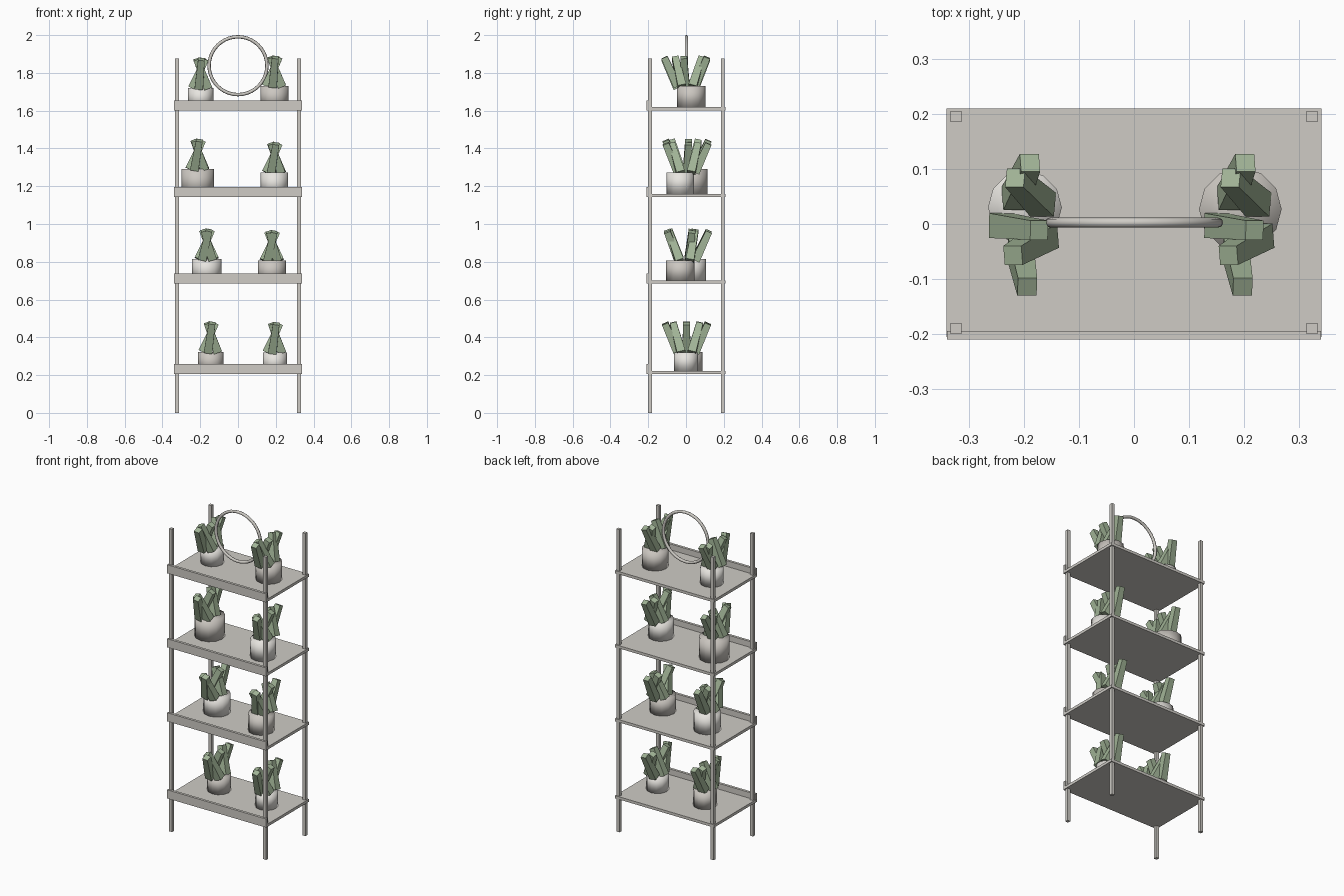
import bpy, bmesh
from math import sin, cos, radians
from mathutils import Matrix, Euler

if "Cube" in bpy.data.objects:
    bpy.data.objects.remove(bpy.data.objects["Cube"])

YC = 0.0025          # frame centre in depth (the lip sticks out at the front)


def material(name, rgb):
    m = bpy.data.materials.new(name)
    m.diffuse_color = (*rgb, 1)
    m.use_nodes = True
    m.node_tree.nodes["Principled BSDF"].inputs["Base Color"].default_value = m.diffuse_color
    return m


FRAME = material("frame_taupe", (0.62, 0.60, 0.56))
POT_LIGHT = material("pot_light", (0.80, 0.78, 0.74))
POT_DARK = material("pot_dark", (0.60, 0.57, 0.53))
LEAF = material("leaf_green", (0.36, 0.46, 0.31))


def add_object(name, bm, mat, smooth=False):
    me = bpy.data.meshes.new(name)
    bm.to_mesh(me)
    bm.free()
    if smooth:
        for p in me.polygons:
            p.use_smooth = True
    me.materials.append(mat)
    ob = bpy.data.objects.new(name, me)
    bpy.context.collection.objects.link(ob)
    return ob


def box(name, x0, x1, y0, y1, z0, z1, mat):
    bm = bmesh.new()
    m = (Matrix.Translation(((x0 + x1) / 2, (y0 + y1) / 2, (z0 + z1) / 2))
         @ Matrix.Diagonal((x1 - x0, y1 - y0, z1 - z0, 1)))
    bmesh.ops.create_cube(bm, size=1, matrix=m)
    return add_object(name, bm, mat)


def pot(name, x, y, r, z0, z1, mat):
    bm = bmesh.new()
    bmesh.ops.create_cone(bm, cap_ends=True, segments=12, radius1=r, radius2=r,
                          depth=z1 - z0,
                          matrix=Matrix.Translation((x, y, (z0 + z1) / 2)))
    add_object(name, bm, mat, smooth=True)


def plant(name, x, z, phase):
    # five tapered square leaves, crossing in x and fanning out in y
    bm = bmesh.new()
    length, tilt = 0.168, radians(25)
    for i in range(5):
        a = radians(phase + 72 * i)
        verts = bmesh.ops.create_cube(bm, size=1)["verts"]
        m = (Matrix.Translation((x - 0.045 * cos(a), YC + 0.048 * sin(a), z))
             @ Euler((-tilt * sin(a), tilt * cos(a), 0)).to_matrix().to_4x4())
        for v in verts:
            w = 0.035 if v.co.z > 0 else 0.045
            v.co.x *= w
            v.co.y *= w
            v.co.z = (v.co.z + 0.5) * length
            v.co = m @ v.co
    add_object(name, bm, LEAF)


# corner posts
for sx, side in ((-1, "left"), (1, "right")):
    for sy, end in ((-1, "front"), (1, "back")):
        cx, cy = sx * 0.323, YC + sy * 0.1925
        box(f"{end}_{side}_post", cx - 0.01, cx + 0.01, cy - 0.01, cy + 0.01,
            0, 1.877, FRAME)

# per level: shelf bottom, leaf phase, pots as (x, y, radius, top)
levels = [
    (0.206, 0, (-0.144, 0.02, 0.067, 0.323), (0.196, 0.0, 0.064, 0.320)),
    (0.684, 14, (-0.165, 0.028, 0.078, 0.814), (0.180, -0.03, 0.075, 0.806)),
    (1.143, 5, (-0.213, 0.027, 0.087, 1.290), (0.193, -0.03, 0.073, 1.273)),
    (1.602, -6.5, (-0.198, 0.03, 0.067, 1.720), (0.193, 0.027, 0.075, 1.730)),
]
for n, (z, phase, left, right) in enumerate(levels, 1):
    # shelf board with front lip
    box(f"shelf_{n}", -0.34, 0.34, -0.205, 0.21, z, z + 0.017, FRAME)
    box(f"shelf_lip_{n}", -0.339, 0.339, -0.21, -0.194, z, z + 0.053, FRAME)
    # potted plants
    for side, (x, y, r, top) in (("left", left), ("right", right)):
        light = (side == "right") == (n % 2 == 1)
        pot(f"{side}_pot_{n}", x, y, r, z + 0.015, top,
            POT_LIGHT if light else POT_DARK)
        plant(f"{side}_plant_{n}", x, top, phase)

# ring on top
bpy.ops.mesh.primitive_torus_add(major_radius=0.153, minor_radius=0.009,
                                 major_segments=40, minor_segments=8,
                                 location=(0, YC, 1.838),
                                 rotation=(radians(90), 0, 0))
ring = bpy.context.object
ring.name = "top_ring"
ring.data.materials.append(FRAME)
bpy.ops.object.shade_smooth()
